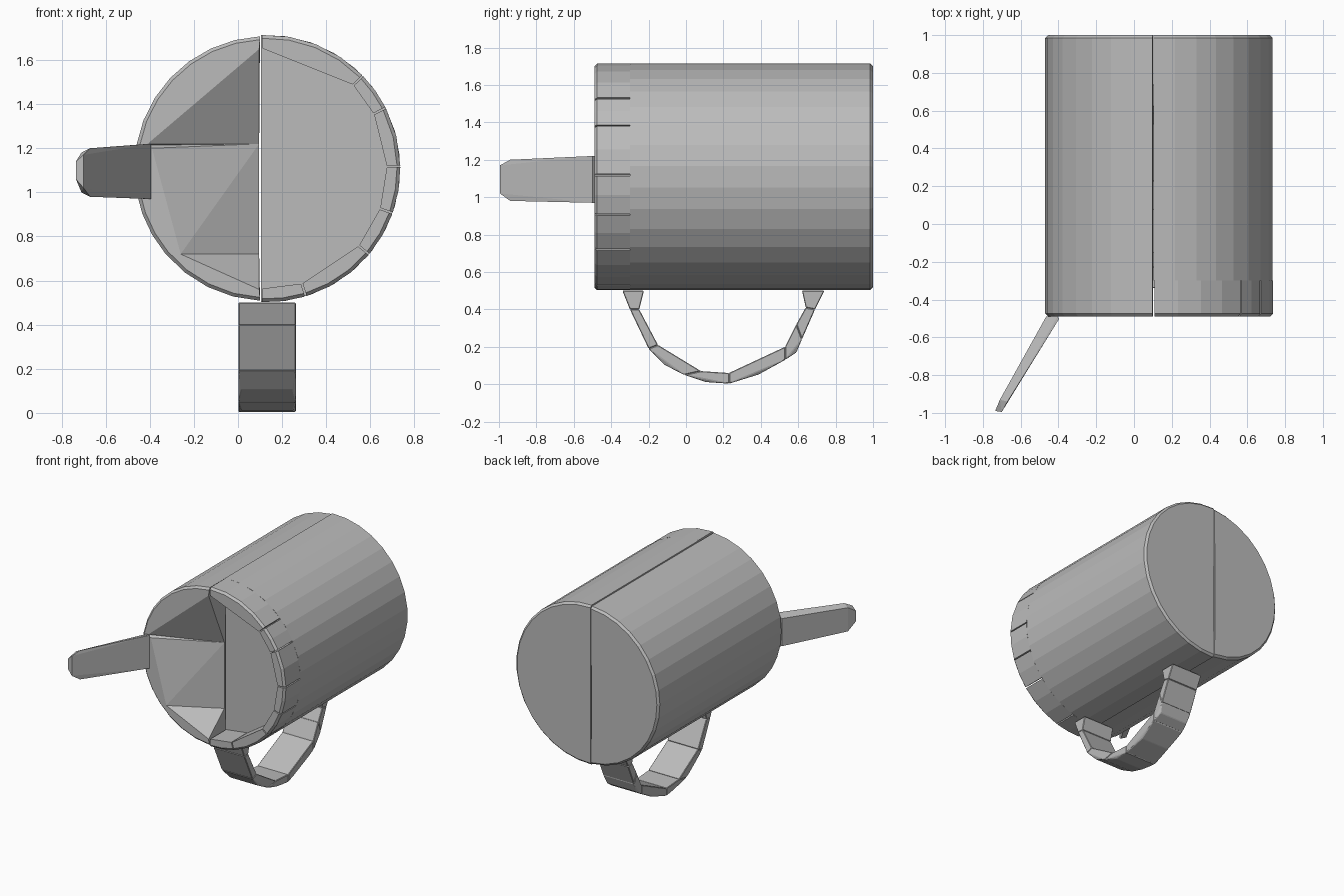
import bpy, bmesh
from math import radians, cos, sin

cube = bpy.data.objects.get("Cube")
if cube:
    bpy.data.objects.remove(cube, do_unlink=True)

gray = bpy.data.materials.new("plain gray")
gray.use_nodes = True
color = (0.5, 0.5, 0.5, 1)
gray.diffuse_color = color
gray.node_tree.nodes["Principled BSDF"].inputs["Base Color"].default_value = color

CX, CZ = 0.13, 1.108          # mug axis
FRONT, FLOOR, BACK = -0.49, -0.3, 1.0
SEAM = 0.1


def hull(name, points, bevel=0.0):
    """Faceted convex solid around the given points."""
    bm = bmesh.new()
    for p in points:
        bm.verts.new(p)
    res = bmesh.ops.convex_hull(bm, input=bm.verts)
    loose = [g for g in res["geom_interior"] + res["geom_unused"]
             if isinstance(g, bmesh.types.BMVert)]
    bmesh.ops.delete(bm, geom=list(set(loose)), context="VERTS")
    bmesh.ops.dissolve_limit(bm, angle_limit=0.01, verts=bm.verts, edges=bm.edges)
    if bevel:
        bmesh.ops.bevel(bm, geom=bm.edges, offset=bevel, segments=1, affect="EDGES")
    bmesh.ops.recalc_face_normals(bm, faces=bm.faces)
    mesh = bpy.data.meshes.new(name)
    bm.to_mesh(mesh)
    bm.free()
    mesh.materials.append(gray)
    obj = bpy.data.objects.new(name, mesh)
    bpy.context.collection.objects.link(obj)
    return obj


def arc(a0, a1, r, y):
    """Points along an arc of the mug wall."""
    n = max(2, round(abs(a1 - a0) / 11))
    angles = [radians(a0 + (a1 - a0) * i / n) for i in range(n + 1)]
    return [(CX + r * cos(a), y, CZ + r * sin(a)) for a in angles]


def wall(a0, a1, r, y0, y1, front_trim=0.015, back_trim=0.015):
    """Outer skin of a mug piece with narrow chamfers at its ends."""
    return (arc(a0, a1, r - front_trim, y0) + arc(a0, a1, r, y0 + front_trim)
            + arc(a0, a1, r, y1 - back_trim) + arc(a0, a1, r - back_trim, y1))


# Right-hand-side half of the body, solid behind the recess
hull("body_half", wall(-92.5, 92.5, 0.606, FLOOR, BACK, front_trim=0))

# Three pieces of the other half, with sloping inner faces
left = SEAM - 0.004
pieces = [
    ("upper", 93, 169.6, [(-0.41, 1.22), (left, 1.65)], [1.22]),
    ("middle", 169.6, 220, [(-0.39, 1.2), (-0.26, 0.72)], [1.22, 0.72]),
    ("lower", 220, 267, [(-0.26, 0.72), (left, 0.56)], [0.72]),
]
for name, a0, a1, lip, corners in pieces:
    pts = wall(a0, a1, 0.6, FRONT, BACK)
    pts += [(x, FRONT, z) for x, z in lip]
    pts += [(left, y, z) for z in corners for y in (FLOOR, BACK)]
    hull("body_" + name, pts)

# Rim segments, separated by fine gaps
cuts = [92.5, 44, 27, 1, -19.5, -40, -73, -92.5]
for i, (a, b) in enumerate(zip(cuts, cuts[1:])):
    a, b = a - 0.4, b + 0.4
    pts = wall(a, b, 0.606, FRONT, FLOOR, back_trim=0)
    for y in (FRONT, FLOOR):
        inner = arc(a, b, 0.545, y)
        pts += [inner[0], inner[-1]]
    hull(f"rim_segment_{i + 1}", pts)

# Looped handle: (outer y, outer z, inner y, inner z) at each joint
joints = [(-0.34, 0.5, -0.225, 0.5), (-0.3, 0.4, -0.25, 0.4),
          (-0.2, 0.19, -0.15, 0.21), (-0.01, 0.05, 0.08, 0.07),
          (0.23, 0.003, 0.23, 0.06), (0.53, 0.13, 0.53, 0.2),
          (0.62, 0.24, 0.59, 0.32), (0.69, 0.4, 0.64, 0.41),
          (0.74, 0.5, 0.62, 0.5)]
for i, (p, q) in enumerate(zip(joints, joints[1:])):
    pts = [(x, y, z) for oy, oz, iy, iz in (p, q)
           for y, z in ((oy, oz), (iy, iz)) for x in (0.002, 0.263)]
    # outward bulge in the middle of each link
    if 1 < i < 6:
        my, mz = (p[0] + q[0]) / 2, (p[1] + q[1]) / 2
        side = (my - 0.2) * 0.04
        pts += [(x, my + side, mz - 0.015) for x in (0.015, 0.25)]
    hull(f"handle_link_{i + 1}", pts, 0.004)

# Flat bar reaching out from the rim
bar = []
for x, y, low, high in [(-0.465, -0.49, 0.99, 1.2), (-0.395, -0.5, 0.97, 1.22),
                        (-0.405, -0.49, 0.97, 1.22), (-0.71, -0.93, 1.0, 1.18),
                        (-0.67, -0.94, 0.98, 1.2), (-0.735, -0.99, 1.06, 1.14),
                        (-0.70, -0.995, 1.02, 1.17)]:
    bar += [(x, y, low), (x, y, high)]
hull("side_bar", bar)
